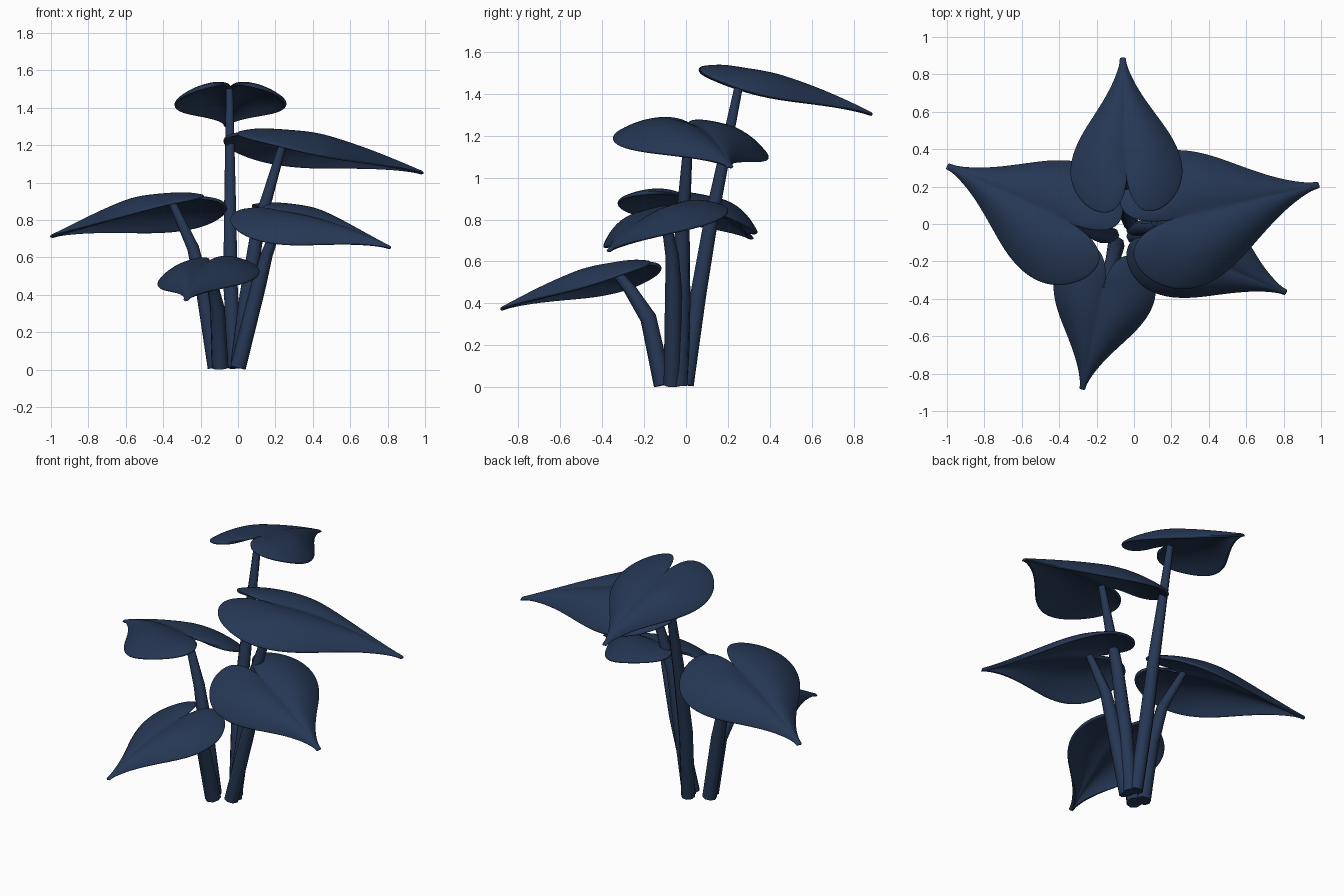
import bpy, bmesh
from mathutils import Vector, Matrix

if "Cube" in bpy.data.objects:
    bpy.data.objects.remove(bpy.data.objects["Cube"])

mat = bpy.data.materials.new("dark_blue")
mat.diffuse_color = (0.019, 0.039, 0.09, 1)
mat.use_nodes = True
mat.node_tree.nodes["Principled BSDF"].inputs["Base Color"].default_value = mat.diffuse_color

# Half outline of a heart-shaped leaf: (along midrib, sideways), notch at 0, tip at 1
OUTLINE = [(0, 0), (-0.1, 0.018), (-0.22, 0.045), (-0.30, 0.105), (-0.315, 0.19),
           (-0.275, 0.29), (-0.19, 0.375), (-0.08, 0.437), (0.05, 0.46), (0.2, 0.435),
           (0.36, 0.36), (0.52, 0.245), (0.68, 0.135), (0.82, 0.06), (0.93, 0.02),
           (0.97, 0.015), (1, 0.015)]
ACROSS = (0, 0.1, 0.3, 0.55, 0.8, 0.95, 1)


def finish(obj):
    obj.data.materials.append(mat)
    bpy.ops.object.select_all(action='DESELECT')
    obj.select_set(True)
    bpy.context.view_layer.objects.active = obj
    bpy.ops.object.shade_smooth_by_angle(angle=0.9)


def leaf(name, notch, tip, roll):
    notch, tip = Vector(notch), Vector(tip)
    length = (tip - notch).length
    d = (tip - notch).normalized()
    side = d.cross(Vector((0, 0, 1))).normalized()
    side.rotate(Matrix.Rotation(-roll, 3, d))
    up = side.cross(d)
    bm = bmesh.new()
    for sign in (-1, 1):
        rows = []
        for i, (v, w) in enumerate(OUTLINE):
            rib = v if v > 0.35 else max(0, 0.06 * (i - 4))
            row = []
            for s in ACROSS:
                a, b = rib + (v - rib) * s, w * s * 1.01
                # bowed midrib, each half arches and droops to its edge
                h = w * (0.5 * s - 0.77 * s * s)
                if a > 0:
                    h += 0.17 * a * (1 - a) * (1 - s * s)
                else:
                    h -= 0.3 * a * a
                p = notch + length * (d * a + side * (sign * b) + up * h)
                row.append(bm.verts.new(p))
            rows.append(row)
        for r0, r1 in zip(rows, rows[1:]):
            for j in range(len(ACROSS) - 1):
                q = (r0[j], r0[j + 1], r1[j + 1], r1[j])
                bm.faces.new(q if sign > 0 else q[::-1])
    bmesh.ops.remove_doubles(bm, verts=bm.verts, dist=0.0005)
    bmesh.ops.recalc_face_normals(bm, faces=bm.faces)
    mesh = bpy.data.meshes.new(name)
    bm.to_mesh(mesh)
    bm.free()
    obj = bpy.data.objects.new(name, mesh)
    bpy.context.collection.objects.link(obj)
    finish(obj)
    sol = obj.modifiers.new("thickness", 'SOLIDIFY')
    sol.thickness, sol.offset = 0.018, 0
    sub = obj.modifiers.new("smooth", 'SUBSURF')
    sub.levels = sub.render_levels = 2


def stem(name, points):
    # tapered eight-sided stalk through (x, y, z, radius)
    cu = bpy.data.curves.new(name, 'CURVE')
    cu.dimensions = '3D'
    cu.bevel_depth, cu.bevel_resolution, cu.use_fill_caps = 1, 2, True
    sp = cu.splines.new('POLY')
    sp.points.add(len(points) - 1)
    for p, (x, y, z, r) in zip(sp.points, points):
        p.co, p.radius = (x, y, z, 1), r
    obj = bpy.data.objects.new(name, cu)
    bpy.context.collection.objects.link(obj)
    bpy.ops.object.select_all(action='DESELECT')
    obj.select_set(True)
    bpy.context.view_layer.objects.active = obj
    bpy.ops.object.convert(target='MESH')
    finish(bpy.context.view_layer.objects.active)


# Leaves
leaf("back_leaf", (-0.04, 0.27, 1.50), (-0.06, 0.89, 1.30), 0)
leaf("right_upper_leaf", (0.215, 0.025, 1.245), (0.99, 0.21, 1.05), 0.08)
leaf("left_leaf", (-0.345, 0.005, 0.90), (-1.0, 0.31, 0.71), -0.13)
leaf("right_lower_leaf", (0.22, -0.10, 0.84), (0.815, -0.367, 0.65), -0.2)
leaf("front_leaf", (-0.16, -0.33, 0.565), (-0.277, -0.885, 0.37), -0.07)

# Stems
stem("back_stem", [(-0.015, 0.0, 0.01, 0.04), (-0.04, 0.06, 0.45, 0.041),
                   (-0.042, 0.12, 0.8, 0.036), (-0.045, 0.265, 1.5, 0.02)])
stem("right_upper_stem", [(0.0, -0.03, 0.01, 0.042), (0.05, -0.02, 0.4, 0.042),
                          (0.105, -0.018, 0.75, 0.036), (0.25, 0.015, 1.24, 0.02)])
stem("left_stem", [(-0.12, -0.06, 0.01, 0.042), (-0.18, -0.06, 0.4, 0.041),
                   (-0.24, -0.04, 0.65, 0.032), (-0.355, 0.01, 0.9, 0.02)])
stem("right_lower_stem", [(0.0, -0.065, 0.01, 0.042), (0.11, -0.06, 0.45, 0.04),
                          (0.155, -0.065, 0.62, 0.032), (0.24, -0.105, 0.84, 0.02)])
stem("front_stem", [(-0.095, -0.11, 0.01, 0.045), (-0.11, -0.18, 0.33, 0.04),
                    (-0.14, -0.27, 0.47, 0.03), (-0.165, -0.35, 0.565, 0.02)])
